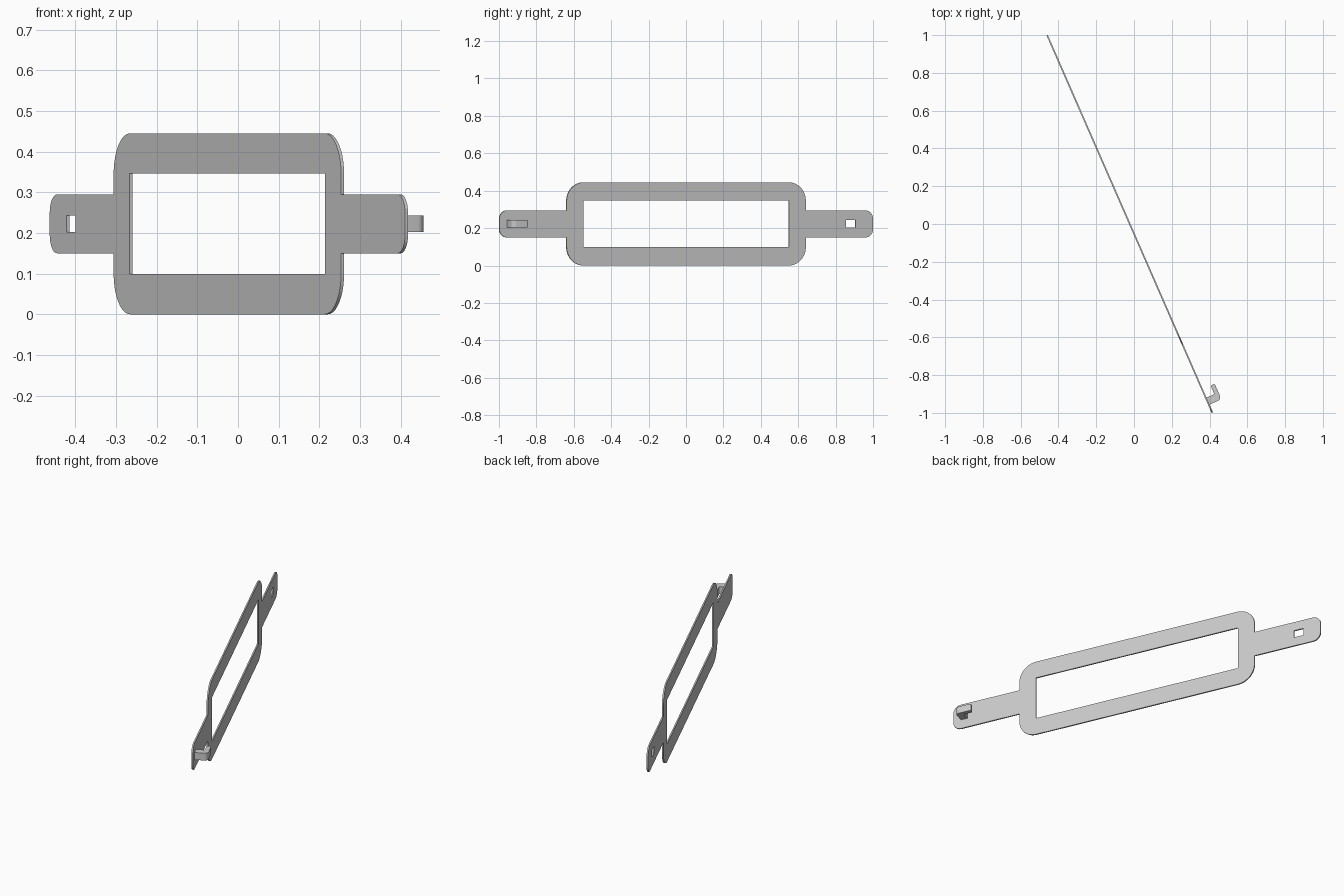
import bpy, bmesh, math
from mathutils import Matrix, Vector

cube = bpy.data.objects.get("Cube")
if cube:
    bpy.data.objects.remove(cube, do_unlink=True)

grey = bpy.data.materials.new("light grey")
grey.use_nodes = True
grey.diffuse_color = (0.6, 0.6, 0.6, 1)
grey.node_tree.nodes["Principled BSDF"].inputs["Base Color"].default_value = (0.6, 0.6, 0.6, 1)

# Directions of the slanted sheet: along its length, out of its hooked face, up
ALONG = Vector((0.875, -2, 0)).normalized()
UP = Vector((0, 0, 1))
OUT = UP.cross(ALONG)
CENTRE_X = -0.0225
MID_Z = 0.2225


def rounded(corners, steps=10):
    """Outline through (x, y, radius) corners, with arcs at right angles."""
    points = []
    for i, (x, y, r) in enumerate(corners):
        p = Vector((x, y))
        if r == 0:
            points.append(p)
            continue
        before = (Vector(corners[i - 1][:2]) - p).normalized()
        after = (Vector(corners[(i + 1) % len(corners)][:2]) - p).normalized()
        pivot = p + (before + after) * r
        for s in range(steps + 1):
            a = s / steps * math.pi / 2
            points.append(pivot - after * r * math.cos(a) - before * r * math.sin(a))
    return points


def box(x0, x1, y):
    return [(x0, -y, 0), (x1, -y, 0), (x1, y, 0), (x0, y, 0)]


def extruded(name, outlines, half_depth, axes, z):
    """Solid from filled outlines (inner ones cut holes), placed on the axes."""
    curve = bpy.data.curves.new(name + "_outline", "CURVE")
    curve.dimensions = "2D"
    curve.fill_mode = "BOTH"
    curve.extrude = half_depth
    for corners in outlines:
        points = rounded(corners)
        spline = curve.splines.new("POLY")
        spline.points.add(len(points) - 1)
        for target, p in zip(spline.points, points):
            target.co = (p.x, p.y, 0, 1)
        spline.use_cyclic_u = True
    source = bpy.data.objects.new(name + "_source", curve)
    bpy.context.collection.objects.link(source)
    bpy.context.view_layer.update()
    mesh = bpy.data.meshes.new_from_object(
        source.evaluated_get(bpy.context.evaluated_depsgraph_get()))
    bpy.data.objects.remove(source, do_unlink=True)

    bm = bmesh.new()
    bm.from_mesh(mesh)
    bmesh.ops.remove_doubles(bm, verts=bm.verts, dist=0.0002)
    bmesh.ops.recalc_face_normals(bm, faces=bm.faces)
    bm.to_mesh(mesh)
    bm.free()
    mesh.name = name
    mesh.materials.clear()
    mesh.materials.append(grey)
    obj = bpy.data.objects.new(name, mesh)
    bpy.context.collection.objects.link(obj)
    obj.matrix_world = Matrix.Translation((CENTRE_X, 0, z)) @ Matrix(axes).transposed().to_4x4()
    bpy.ops.object.select_all(action="DESELECT")
    obj.select_set(True)
    bpy.context.view_layer.objects.active = obj
    bpy.ops.object.shade_smooth_by_angle(angle=math.radians(30))
    return obj


# Frame with a tab at each end: one quarter of the outline, mirrored
quarter = [(1.09, 0.0725, 0.045), (0.698, 0.0725, 0), (0.698, MID_Z, 0.1)]
half = quarter + [(-x, y, r) for x, y, r in reversed(quarter)]
outline = half + [(x, -y, r) for x, y, r in reversed(half)]
window = box(-0.6, 0.6, 0.124)
slot = box(-0.988, -0.932, 0.0205)
extruded("strap_frame", [outline, window, slot], 0.004, (ALONG, UP, -OUT), MID_Z)

# Bent hook on the tab opposite the slot
hook = [(1.005, 0, 0), (1.045, 0, 0), (1.045, 0.073, 0.022),
        (0.955, 0.073, 0.006), (0.955, 0.049, 0.006), (1.005, 0.049, 0.006)]
extruded("hook", [hook], 0.0205, (ALONG, OUT, UP), MID_Z)
